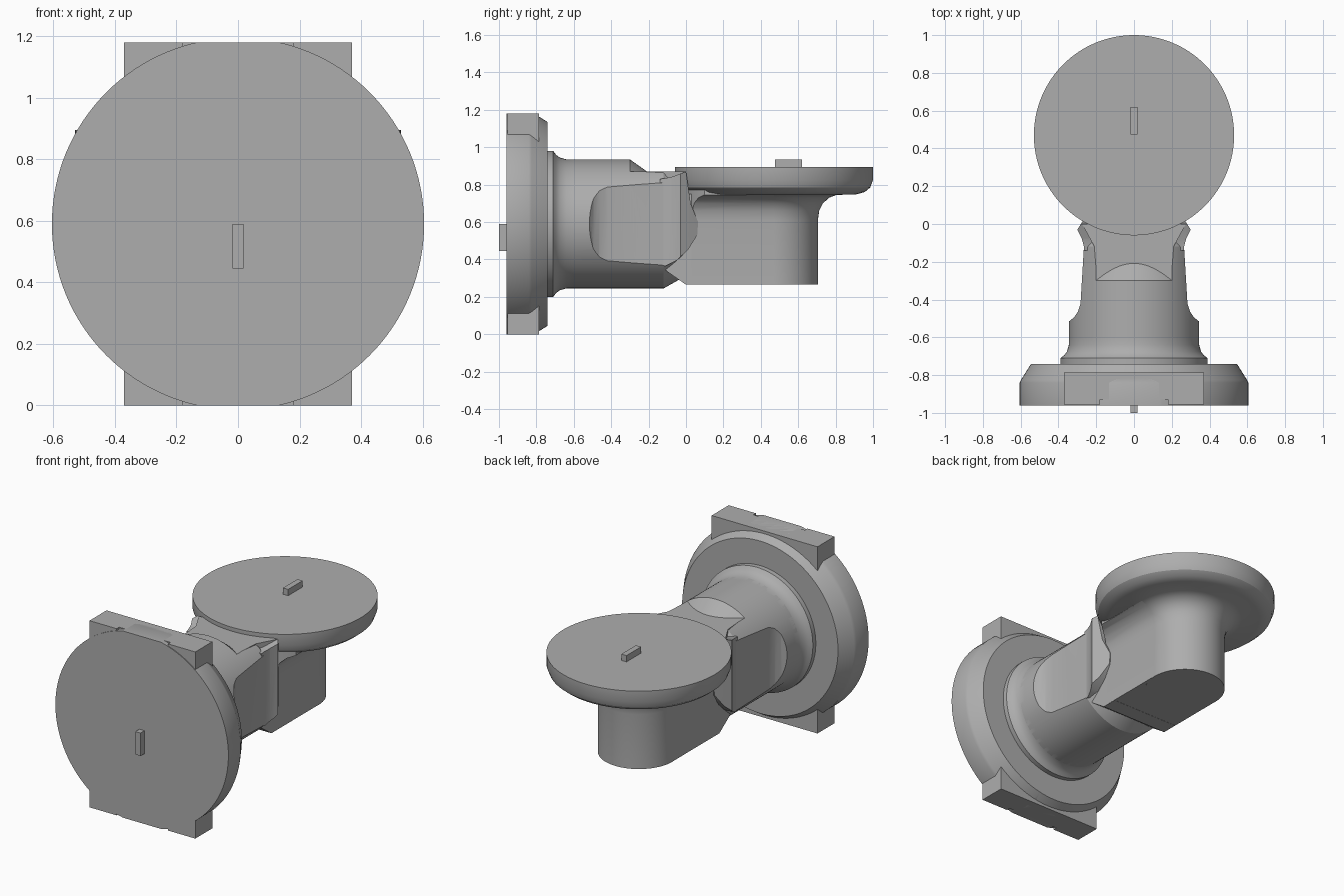
import bpy, bmesh, math
from mathutils import Vector

if "Cube" in bpy.data.objects:
    bpy.data.objects.remove(bpy.data.objects["Cube"], do_unlink=True)

grey = bpy.data.materials.new("plain grey")
grey.use_nodes = True
GREY = (0.42, 0.42, 0.42, 1)
grey.diffuse_color = GREY
grey.node_tree.nodes["Principled BSDF"].inputs["Base Color"].default_value = GREY

AXIS_Z = 0.59      # height of the horizontal axis
PLATE_Y = 0.47     # position of the vertical axis


def finish(name, bm):
    bmesh.ops.remove_doubles(bm, verts=bm.verts, dist=1e-5)
    bmesh.ops.recalc_face_normals(bm, faces=bm.faces)
    mesh = bpy.data.meshes.new(name)
    bm.to_mesh(mesh)
    bm.free()
    mesh.materials.append(grey)
    obj = bpy.data.objects.new(name, mesh)
    bpy.context.collection.objects.link(obj)
    return obj


def activate(obj):
    bpy.ops.object.select_all(action="DESELECT")
    obj.select_set(True)
    bpy.context.view_layer.objects.active = obj


def smooth(obj):
    activate(obj)
    bpy.ops.object.shade_smooth_by_angle(angle=math.radians(28))


def lathe(name, profile, place, steps=96):
    """Turn (radius, along) pairs around an axis; closed by flat caps."""
    bm = bmesh.new()
    rings = [[bm.verts.new(place(r * math.cos(2 * math.pi * i / steps),
                                 r * math.sin(2 * math.pi * i / steps), a))
              for i in range(steps)] for r, a in profile]
    for low, high in zip(rings, rings[1:]):
        for i in range(steps):
            j = (i + 1) % steps
            bm.faces.new((low[i], low[j], high[j], high[i]))
    bm.faces.new(rings[0])
    bm.faces.new(rings[-1])
    return finish(name, bm)


def along_y(u, v, a):
    return (u, a, AXIS_Z + v)


def along_z(u, v, a):
    return (u, PLATE_Y + v, a)


def prism(name, outline, place, start, end):
    """Extrude a 2D outline between two depths."""
    bm = bmesh.new()
    face = bm.faces.new([bm.verts.new(place(u, v, start)) for u, v in outline])
    shift = Vector(place(0, 0, end)) - Vector(place(0, 0, start))
    new = bmesh.ops.extrude_face_region(bm, geom=[face], use_keep_orig=True)["geom"]
    bmesh.ops.translate(bm, vec=shift,
                        verts=[v for v in new if isinstance(v, bmesh.types.BMVert)])
    return finish(name, bm)


def from_top(u, v, a):
    return (u, v, a)


def from_side(u, v, a):
    return (a, u, v)


def from_front(u, v, a):
    return (u, a, v)


def box(name, x, y, z):
    return prism(name, [(x[0], y[0]), (x[1], y[0]), (x[1], y[1]), (x[0], y[1])],
                 from_top, z[0], z[1])


def mirrored(half):
    return half + [(-u, v) for u, v in reversed(half)]


def keep_inside(obj, cutter):
    cutter.hide_render = True
    mod = obj.modifiers.new("trim", "BOOLEAN")
    mod.operation = "INTERSECT"
    mod.solver = "EXACT"
    mod.object = cutter
    activate(obj)
    bpy.ops.object.modifier_apply(modifier=mod.name)
    bpy.data.objects.remove(cutter, do_unlink=True)


# Round mounting flange, trimmed flat above and below
flange = lathe("mounting_flange",
               [(0.605, -0.96), (0.605, -0.84), (0.598, -0.825), (0.545, -0.74)], along_y, 128)
keep_inside(flange, box("flange_trim", (-1, 1), (-1.1, 0), (0, 1.18)))
smooth(flange)
box("upper_flange_block", (-0.37, 0.37), (-0.93, -0.785), (1.0, 1.18))
box("lower_flange_block", (-0.37, 0.37), (-0.93, -0.785), (0, 0.18))
for side, sx in (("left", 1), ("right", -1)):
    for level, z in (("upper", (1.06, 1.18)), ("lower", (0, 0.12))):
        box(f"{level}_{side}_flange_lug", sorted((sx * 0.18, sx * 0.37)),
            (-0.955, -0.92), z)

# Stepped collar between flange and neck
smooth(lathe("collar", [(0.39, -0.75), (0.39, -0.71), (0.37, -0.695),
                        (0.355, -0.675), (0.345, -0.64), (0.345, -0.6)], along_y))

# Neck with scooped flat sides; its front part is cut flat on top
waist = mirrored([(0.36, -0.7), (0.36, -0.52), (0.343, -0.515), (0.318, -0.495),
                  (0.296, -0.462), (0.283, -0.42), (0.265, -0.12), (0.265, 0.1)])


def neck(name, profile, top):
    obj = lathe(name, profile, along_y)
    keep_inside(obj, prism("waist_trim", waist, from_top, 0, top))
    smooth(obj)


neck("neck_crown", [(0.345, -0.66), (0.345, -0.3), (0.21, -0.11)], 1.2)
neck("neck", [(0.345, -0.65), (0.345, -0.12), (0.30, -0.04), (0.27, 0.01)], 0.87)

# Flared shoulder where the neck meets the elbow
shoulder = prism("shoulder",
                 [(-0.14, 0.37), (-0.11, 0.365), (-0.05, 0.395), (0.01, 0.45), (0.06, 0.53),
                  (0.065, 0.60), (0.025, 0.70), (0.0, 0.87), (-0.08, 0.84), (-0.14, 0.83)],
                 from_side, -0.4, 0.4)
keep_inside(shoulder, prism("shoulder_trim",
                            mirrored([(0.26, -0.2), (0.265, -0.12), (0.277, -0.075),
                                      (0.30, -0.03), (0.275, 0.01), (0.235, 0.07)]),
                            from_top, 0.2, 1))
smooth(shoulder)

# Flat ledge in front of the plate
prism("ledge", mirrored([(0.20, -0.25), (0.21, -0.12), (0.275, 0.0)]), from_top, 0.6, 0.87)

# Round top plate blending into its stem
blend = [(0.235, 0.61), (0.242, 0.66), (0.262, 0.70), (0.295, 0.73), (0.335, 0.745)]
rim = [(0.44, 0.748), (0.485, 0.76), (0.515, 0.785), (0.53, 0.825)]
smooth(lathe("top_plate", [(0.235, 0.265)] + blend + rim + [(0.53, 0.895)], along_z, 128))

# Straight elbow body with the same blend along its sides
web = prism("elbow_web", mirrored([(0.235, 0.266)] + blend + [(0.335, 0.80)]),
            from_front, 0, PLATE_Y)
keep_inside(web, lathe("web_trim", [(0.50, 0.1), (0.50, 0.95)], along_z))
smooth(web)
prism("elbow_heel", [(-0.13, 0.36), (-0.1, 0.335), (0, 0.265), (0.1, 0.265), (0.1, 0.75),
                     (-0.04, 0.75), (-0.13, 0.7)], from_side, -0.234, 0.234)

# Locating keys on both mounting faces
box("front_key", (-0.018, 0.018), (-1.0, -0.95), (0.445, 0.59))
box("top_key", (-0.018, 0.018), (0.475, 0.62), (0.88, 0.935))
